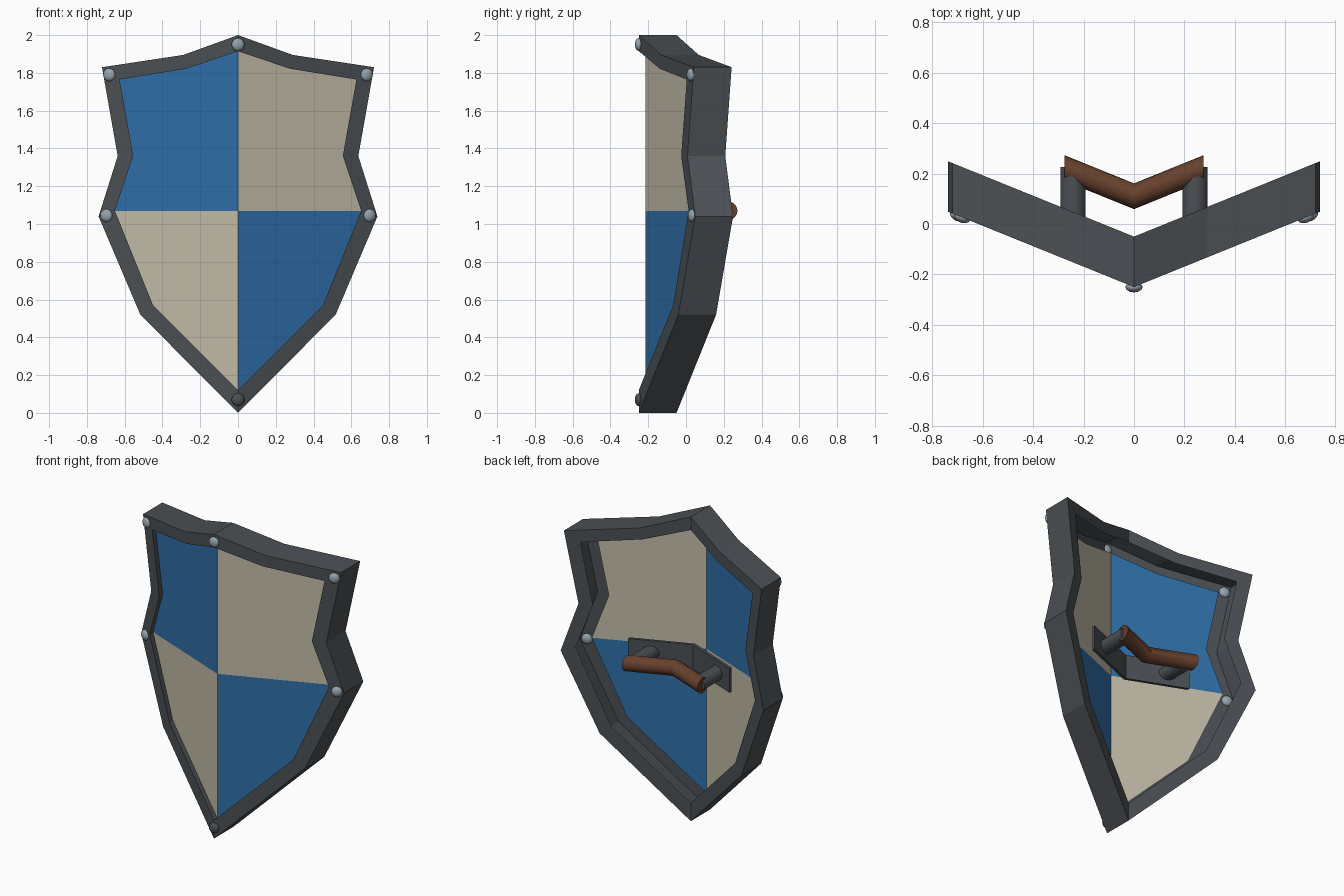
import bpy, bmesh, math

if "Cube" in bpy.data.objects:
    bpy.data.objects.remove(bpy.data.objects["Cube"])

SLOPE = 0.405          # backward sweep of each half
FRONT, BACK, PANEL = -0.25, -0.05, -0.215
SPLIT_Z = 1.07


def fold(x, y):
    """Depth at x on a V-folded layer that sits at y on the centre line."""
    return y + SLOPE * abs(x)


def material(name, rgb):
    m = bpy.data.materials.new(name)
    m.diffuse_color = (*rgb, 1)
    m.use_nodes = True
    m.node_tree.nodes["Principled BSDF"].inputs["Base Color"].default_value = m.diffuse_color
    return m


IRON = material("dark iron", (0.07, 0.079, 0.088))
BLUE = material("blue paint", (0.028, 0.155, 0.385))
CREAM = material("cream paint", (0.53, 0.49, 0.385))
STEEL = material("pale steel", (0.30, 0.37, 0.42))
LEATHER = material("brown leather", (0.135, 0.052, 0.026))


def finish(name, bm, mats, smooth=False):
    me = bpy.data.meshes.new(name)
    bm.to_mesh(me)
    bm.free()
    for m in mats:
        me.materials.append(m)
    ob = bpy.data.objects.new(name, me)
    bpy.context.collection.objects.link(ob)
    if smooth:
        bpy.ops.object.select_all(action='DESELECT')
        bpy.context.view_layer.objects.active = ob
        ob.select_set(True)
        bpy.ops.object.shade_smooth_by_angle(angle=math.radians(40))
    return ob


# Right half outlines (x, z), top to bottom
OUTER = [(0, 2.0), (0.29, 1.895), (0.72, 1.83), (0.637, 1.36),
         (0.738, 1.04), (0.517, 0.52), (0, 0)]
INNER = [(0, 1.915), (0.275, 1.822), (0.627, 1.765), (0.555, 1.36),
         (0.652, SPLIT_Z), (0.45, 0.57), (0, 0.12)]


def full(half):
    return half + [(-x, z) for x, z in reversed(half[1:-1])]


# Rim: open channel of back lip, outer wall, front band and inner return
bm = bmesh.new()
loops = [[bm.verts.new((x, fold(x, y), z)) for x, z in full(outline)]
         for outline, y in ((INNER, BACK), (OUTER, BACK), (OUTER, FRONT),
                            (INNER, FRONT), (INNER, PANEL))]
for a, b in zip(loops, loops[1:]):
    n = len(a)
    for i in range(n):
        j = (i + 1) % n
        bm.faces.new((a[i], a[j], b[j], b[i]))
bmesh.ops.recalc_face_normals(bm, faces=bm.faces)
finish("rim", bm, [IRON])

# Quartered panel
bm = bmesh.new()
for s in (1, -1):
    pts = [bm.verts.new((s * x, fold(x, PANEL), z)) for x, z in INNER]
    f = bm.faces.new(pts)
    f.normal_update()
    if f.normal.y > 0:
        f.normal_flip()
bmesh.ops.bisect_plane(bm, geom=bm.verts[:] + bm.edges[:] + bm.faces[:],
                       plane_co=(0, 0, SPLIT_Z), plane_no=(0, 0, 1), dist=1e-4)
bmesh.ops.remove_doubles(bm, verts=bm.verts, dist=1e-4)
for f in bm.faces:
    c = f.calc_center_median()
    f.material_index = int((c.x > 0) == (c.z > SPLIT_Z))
finish("panel", bm, [BLUE, CREAM])

# Studs on the front band
for x, z, mat in ((0, 1.95, STEEL), (0.682, 1.79, STEEL), (-0.682, 1.79, STEEL),
                  (0.697, 1.045, STEEL), (-0.697, 1.045, STEEL), (0, 0.07, IRON)):
    bm = bmesh.new()
    bmesh.ops.create_uvsphere(bm, u_segments=16, v_segments=10, radius=0.034)
    ob = finish("stud", bm, [mat], True)
    ob.scale = (1, 0.62, 1)
    ob.location = (x, fold(x, FRONT), z)
    ob.rotation_euler.z = math.atan(SLOPE) * ((x > 0) - (x < 0))

# Folded backing plate behind the grip
bm = bmesh.new()
rings = [[bm.verts.new((x, fold(x, y), z)) for y, z in
          ((-0.095, 0.99), (-0.075, 0.99), (-0.075, 1.15), (-0.095, 1.15))]
         for x in (-0.37, 0, 0.37)]
for a, b in zip(rings, rings[1:]):
    for i in range(4):
        j = (i + 1) % 4
        bm.faces.new((a[i], a[j], b[j], b[i]))
bm.faces.new(rings[0])
bm.faces.new(rings[-1])
bmesh.ops.recalc_face_normals(bm, faces=bm.faces)
finish("backing_plate", bm, [IRON])


def tube(name, rings, mat):
    bm = bmesh.new()
    vs = [[bm.verts.new(p) for p in r] for r in rings]
    n = len(vs[0])
    for a, b in zip(vs, vs[1:]):
        for i in range(n):
            j = (i + 1) % n
            bm.faces.new((a[i], a[j], b[j], b[i]))
    bm.faces.new(vs[0])
    bm.faces.new(vs[-1])
    bmesh.ops.recalc_face_normals(bm, faces=bm.faces)
    return finish(name, bm, [mat], True)


CIRCLE = [(math.cos(k * math.tau / 20), math.sin(k * math.tau / 20)) for k in range(20)]

# Bent leather grip
tube("grip", [[(x, fold(x, 0.11) + 0.051 * c, SPLIT_Z + 0.05 * s) for c, s in CIRCLE]
              for x in (-0.275, 0, 0.275)], LEATHER)

# Posts joining plate and grip
for side in (1, -1):
    tube("grip_post", [[(side * 0.242 + 0.05 * c, y, SPLIT_Z + 0.045 * s) for c, s in CIRCLE]
                       for y in (-0.01, 0.225)], IRON)
